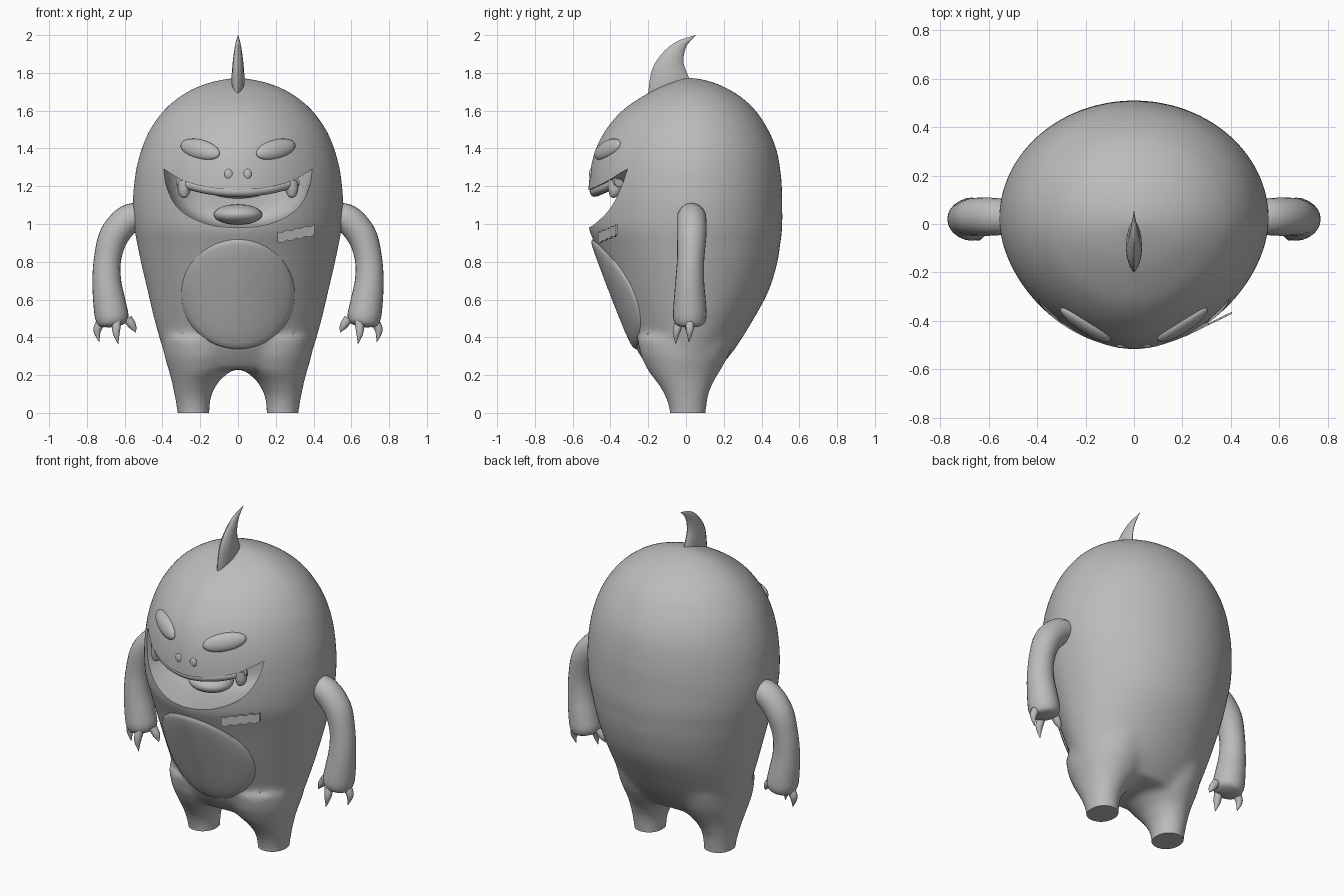
import bpy, bmesh
from math import sin, cos, pi, copysign
from mathutils import Vector, Matrix

if "Cube" in bpy.data.objects:
    bpy.data.objects.remove(bpy.data.objects["Cube"])

skin = bpy.data.materials.new("soft grey")
skin.use_nodes = True
GREY = (0.5, 0.5, 0.5, 1)
skin.diffuse_color = GREY
skin.node_tree.nodes["Principled BSDF"].inputs["Base Color"].default_value = GREY

# Body outline: height, half width, front y, back y
BODY = [(.23, .36, -.19, .17), (.34, .4, -.265, .26), (.5, .445, -.33, .36),
        (.65, .48, -.39, .44), (.8, .515, -.445, .485), (.9, .535, -.485, .5),
        (.98, .55, -.517, .51), (1.1, .558, -.52, .51), (1.2, .552, -.517, .508),
        (1.3, .538, -.505, .498), (1.4, .51, -.478, .478), (1.5, .467, -.425, .435),
        (1.6, .395, -.34, .37), (1.67, .315, -.24, .295), (1.72, .23, -.15, .215),
        (1.755, .13, -.06, .13), (1.775, .02, .0, .04)]
# Leg outline: height, inner x, outer x, front y, back y
LEG = [(-.06, .15, .315, -.085, .105), (.03, .15, .325, -.09, .108),
       (.1, .14, .338, -.115, .12), (.17, .1, .352, -.16, .148),
       (.22, .04, .366, -.2, .18), (.3, .0, .39, -.24, .225), (.4, .0, .4, -.26, .26)]
MID = .02


def finish(name, bm, angle=None):
    bmesh.ops.recalc_face_normals(bm, faces=bm.faces)
    mesh = bpy.data.meshes.new(name)
    bm.to_mesh(mesh)
    bm.free()
    mesh.materials.append(skin)
    obj = bpy.data.objects.new(name, mesh)
    bpy.context.collection.objects.link(obj)
    if angle:
        shade(obj, angle)
    return obj


def shade(obj, angle):
    bpy.ops.object.select_all(action='DESELECT')
    obj.select_set(True)
    bpy.context.view_layer.objects.active = obj
    bpy.ops.object.shade_smooth_by_angle(angle=angle)


def loft(bm, rings):
    """Skin a list of equal rings of points and cap both ends."""
    rows = [[bm.verts.new(p) for p in ring] for ring in rings]
    for a, b in zip(rows, rows[1:]):
        for i in range(len(a)):
            j = (i + 1) % len(a)
            bm.faces.new((a[i], a[j], b[j], b[i]))
    bm.faces.new(rows[0][::-1])
    bm.faces.new(rows[-1])


def spline(points, steps):
    """Smooth curve through tuples of any length."""
    pts = [Vector(p) for p in points]
    pts = [2 * pts[0] - pts[1]] + pts + [2 * pts[-1] - pts[-2]]
    out = []
    for a, b, c, d in zip(pts, pts[1:], pts[2:], pts[3:]):
        for k in range(steps):
            t = k / steps
            out.append(b + (c - a) * t / 2 + (2 * a - 5 * b + 4 * c - d) * t * t / 2
                       + (3 * b - a - 3 * c + d) * t ** 3 / 2)
    return out + [pts[-2]]


def tube(name, points, side=1, sides=16, steps=5):
    """Round limb from (x, y, z, radius) points."""
    path = spline(points, steps)
    rings = []
    for i, p in enumerate(path):
        along = (path[min(i + 1, len(path) - 1)] - path[max(i - 1, 0)]).xyz.normalized()
        u = along.cross(Vector((0, 1, 0))).normalized()
        v = along.cross(u)
        ring = [p.xyz + max(p.w, .001) * (u * cos(a) + v * sin(a))
                for a in (2 * pi * k / sides for k in range(sides))]
        rings.append([(side * q.x, q.y, q.z) for q in ring])
    bm = bmesh.new()
    loft(bm, rings)
    return finish(name, bm, .8)


def blob(name, centre, radii, long_axis=(1, 0, 0), normal=(0, -1, 0), side=1):
    """Ellipsoid with its length, thickness and height along given axes."""
    x = Vector(long_axis).normalized()
    y = Vector(normal)
    y = (y - x * y.dot(x)).normalized()
    frame = Matrix((x, y, x.cross(y))).transposed().to_4x4()
    place = Matrix.Translation(centre) @ frame @ Matrix.Diagonal((*radii, 1))
    bm = bmesh.new()
    bmesh.ops.create_uvsphere(bm, u_segments=24, v_segments=14, radius=1)
    bm.transform(Matrix.Scale(side, 4, (1, 0, 0)) @ place)
    return finish(name, bm, 1)


def front(x, z):
    """Front surface of the body at x, z."""
    for a, b in zip(BODY, BODY[1:]):
        if z <= b[0]:
            t = (z - a[0]) / (b[0] - a[0])
            width, y = (a[k] + (b[k] - a[k]) * t for k in (1, 2))
            return MID + (y - MID) * max(0, 1 - abs(x / width) ** 1.8) ** (1 / 1.8)


# Body and legs, fused into one soft skin
bm = bmesh.new()
turns = [2 * pi * k / 64 for k in range(64)]
rings = []
for z, w, yf, yb in spline(BODY, 3):
    ring = []
    for a in turns:
        power = 2 / 1.8 if sin(a) < 0 else 1
        reach = (MID - yf) if sin(a) < 0 else (yb - MID)
        ring.append((w * copysign(abs(cos(a)) ** power, cos(a)),
                     MID + reach * copysign(abs(sin(a)) ** power, sin(a)), z))
    rings.append(ring)
loft(bm, rings)
for s in (-1, 1):
    loft(bm, [[(s * ((i + o) / 2 + (o - i) / 2 * cos(a)),
                (f + b) / 2 + (b - f) / 2 * sin(a), z) for a in turns]
              for z, i, o, f, b in LEG])
body = finish("body", bm)
remesh = body.modifiers.new("fuse", 'REMESH')
remesh.mode = 'VOXEL'
remesh.voxel_size = .018
remesh.use_smooth_shade = True
soften = body.modifiers.new("soften", 'SMOOTH')
soften.iterations = 14

# Grinning mouth cavity
upper = [(.4, 1.295), (.3, 1.235), (.2, 1.203), (.1, 1.186), (0, 1.18)]
lower = [(.375, 1.19), (.33, 1.1), (.25, 1.035), (.13, .992), (0, .98)]
half = spline(upper[::-1], 4)[:-1] + spline([upper[0]] + lower, 4)
outline = [p.xy for p in half] + [Vector((-p.x, p.y)) for p in half[-2:0:-1]]
core = Vector((0, 1.09))
bm = bmesh.new()
loft(bm, [[(q.x, y, q.y) for q in (core + (p - core) * s for p in outline)]
          for y, s in ((-.8, 1), (-.33, 1), (-.24, .93), (-.17, .78), (-.14, .5))])
cutter = finish("mouth_cutter", bm)
cutter.hide_render = True
cut = body.modifiers.new("mouth", 'BOOLEAN')
cut.operation = 'DIFFERENCE'
cut.solver = 'EXACT'
cut.object = cutter
graph = bpy.context.evaluated_depsgraph_get()
bm = bmesh.new()
bm.from_mesh(body.evaluated_get(graph).to_mesh())
bpy.data.objects.remove(body)
bpy.data.objects.remove(cutter)
# Flat soles
level = bmesh.ops.bisect_plane(bm, geom=bm.verts[:] + bm.edges[:] + bm.faces[:],
                               plane_co=(0, 0, 0), plane_no=(0, 0, 1), clear_inner=True)
bmesh.ops.holes_fill(bm, edges=[e for e in level["geom_cut"] if isinstance(e, bmesh.types.BMEdge)])
for face in bm.faces:
    face.material_index = 0
finish("body", bm, .7)

# Belly pad hugging the front
bm = bmesh.new()
rings = []
for r, lift in ((1, -.02), (1, .004), (.97, .012), (.9, .018), (.7, .022), (.4, .022), (.1, .022)):
    spots = [(.3 * r * cos(a), .628 + .29 * r * sin(a)) for a in turns]
    rings.append([(x, front(x, z) - lift, z) for x, z in spots])
loft(bm, rings)
finish("belly_pad", bm, .8)

# Horn with sharp front and back edges: front y z, back y z, half width
horn = spline([(-.2, 1.66, .03, 1.74, .03), (-.195, 1.74, .005, 1.8, .034),
               (-.175, 1.83, -.012, 1.85, .03), (-.12, 1.91, -.01, 1.9, .022),
               (-.045, 1.968, .008, 1.95, .013), (.05, 2, .052, 1.998, .001)], 4)
bm = bmesh.new()
loft(bm, [[(w * sin(a) * abs(sin(a)) ** .4, (fy + by) / 2 + (by - fy) / 2 * cos(a),
            (fz + bz) / 2 + (bz - fz) / 2 * cos(a)) for a in turns[::4]]
          for fy, fz, by, bz, w in horn])
finish("horn", bm, .9)

# Gum and tongue
tube("upper_gum", [(x, front(x, 1.19) + .035 + .1 * abs(x) ** 2, 1.172 + .55 * x * x, .028)
                   for x in (-.31, -.2, -.1, 0, .1, .2, .31)])
blob("tongue", (0, -.26, 1.05), (.13, .12, .055))

# Mirrored parts
ARM = [(.5, .03, 1.04, .07), (.58, .03, 1.025, .078), (.655, .03, .94, .078),
       (.69, .025, .82, .072), (.695, .02, .7, .076), (.68, .02, .58, .086),
       (.667, .02, .505, .088), (.66, .02, .468, .07), (.658, .02, .455, .02)]
CLAWS = [[(.715, .02, .5, .025), (.745, .02, .44, .021), (.735, .015, .375, .001)],
         [(.64, -.03, .5, .025), (.645, -.05, .43, .02), (.635, -.055, .365, .001)],
         [(.585, .01, .5, .025), (.558, .01, .46, .02), (.54, .005, .425, .001)]]
for side, word in ((1, "left"), (-1, "right")):
    tube(word + "_arm", ARM, side, 24)
    for number, claw in enumerate(CLAWS):
        tube(f"{word}_claw_{number + 1}", claw, side, 10)
    blob(word + "_eye", (.2, -.415, 1.395), (.125, .032, .052),
         (.2, .13, .055), (.5, -.85, .3), side)
    blob(word + "_nostril", (.05, front(.05, 1.265) + .002, 1.265), (.022, .01, .026), side=side)
    y = front(.28, 1.19) + .045
    tube(word + "_fang", [(.28, y, 1.23, .035), (.285, y, 1.18, .034),
                          (.285, y - .005, 1.15, .022), (.285, y - .005, 1.137, .003)], side)

# Ragged chest patch
bm = bmesh.new()
edge = [(k / 8, .025 + .005 * (-1) ** k) for k in range(9)]
shape = edge + [(t, h - .055) for t, h in edge[::-1]]
loft(bm, [[(.21 + .195 * t, -.457 + .095 * t - d, .93 + .04 * t + h) for t, h in shape]
          for d in (0, .009)])
finish("chest_patch", bm)
